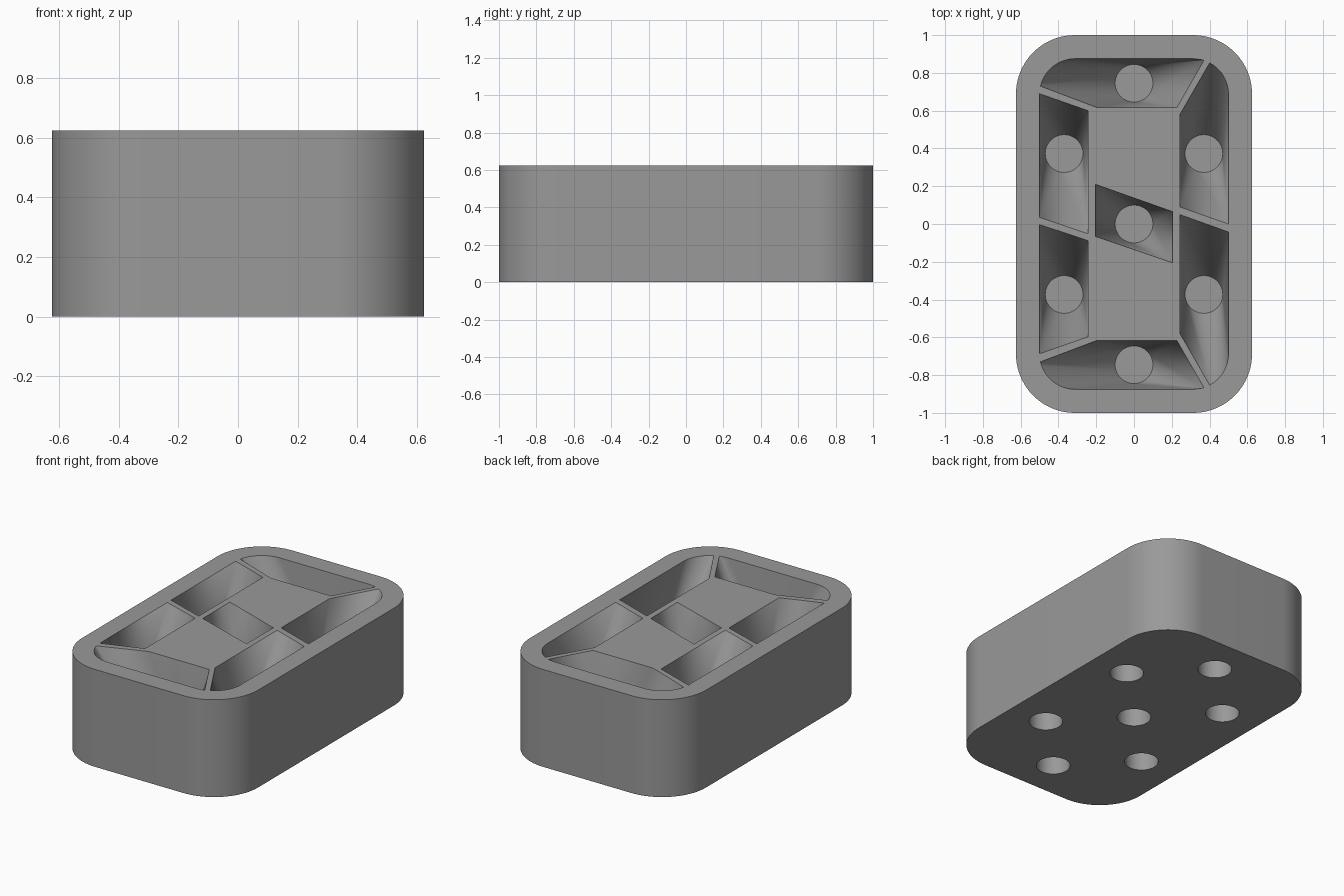
import bpy, bmesh, math
from mathutils import Vector

if "Cube" in bpy.data.objects:
    bpy.data.objects.remove(bpy.data.objects["Cube"])

HEIGHT, FLOOR, HOLE_R = 0.625, 0.125, 0.1
CX, CY, R_OUT, R_IN = 0.3125, 0.6875, 0.3125, 0.1875


def arc(cx, cy, r, a0, a1, n):
    """Points on an arc, angles in degrees."""
    return [(cx + r * math.cos(math.radians(a0 + (a1 - a0) * i / n)),
             cy + r * math.sin(math.radians(a0 + (a1 - a0) * i / n)))
            for i in range(n + 1)]


def inner_arc(sx, sy, a0, a1):
    """Part of a rounded inner corner in the given quadrant."""
    return [(sx * x, sy * y) for x, y in arc(CX, CY, R_IN, a0, a1, 10)]


def extrude_faces(bm, faces, dz):
    geom = bmesh.ops.extrude_face_region(bm, geom=faces)["geom"]
    verts = [g for g in geom if isinstance(g, bmesh.types.BMVert)]
    bmesh.ops.translate(bm, vec=(0, 0, dz), verts=verts)


def add_funnel(bm, outline, centre):
    """Loft from an outline at the top to a round hole, then straight through."""
    part = bmesh.new()
    ring = arc(*centre, HOLE_R, 0, 360, 48)[:-1]
    for x, y in outline:
        part.verts.new((x, y, HEIGHT))
    for x, y in ring:
        part.verts.new((x, y, FLOOR))
    bmesh.ops.convex_hull(part, input=part.verts[:])
    for z, dz in ((HEIGHT, 0.1), (FLOOR, -FLOOR - 0.1)):
        extrude_faces(part, [f for f in part.faces
                             if all(abs(v.co.z - z) < 1e-5 for v in f.verts)], dz)
    bmesh.ops.recalc_face_normals(part, faces=part.faces[:])
    mesh = bpy.data.meshes.new("funnel")
    part.to_mesh(mesh)
    part.free()
    bm.from_mesh(mesh)
    bpy.data.meshes.remove(mesh)


def make_object(name, bm):
    mesh = bpy.data.meshes.new(name)
    bm.to_mesh(mesh)
    bm.free()
    obj = bpy.data.objects.new(name, mesh)
    bpy.context.collection.objects.link(obj)
    return obj


# Rounded block
bm = bmesh.new()
outline = []
for sx, sy, a in ((1, 1, 0), (-1, 1, 90), (-1, -1, 180), (1, -1, 270)):
    outline += arc(sx * CX, sy * CY, R_OUT, a, a + 90, 20)
base = bm.faces.new([bm.verts.new((x, y, 0)) for x, y in outline])
extrude_faces(bm, [base], HEIGHT)
if len(bm.faces) < len(outline) + 2:
    bottom = [v for v in bm.verts if abs(v.co.z) < 1e-6]
    bmesh.ops.contextual_create(bm, geom=bottom)
bmesh.ops.recalc_face_normals(bm, faces=bm.faces[:])
block = make_object("block", bm)

# Funnel pockets
bm = bmesh.new()
add_funnel(bm, [(-0.205, 0.21), (0.205, 0.065), (0.205, -0.205), (-0.205, -0.065)], (0, 0))
add_funnel(bm, [(-0.5, 0.69), (-0.243, 0.60), (-0.243, -0.052), (-0.5, 0.035)], (-0.37, 0.373))
add_funnel(bm, [(-0.5, -0.003), (-0.243, -0.088), (-0.243, -0.597), (-0.5, -0.687)], (-0.37, -0.373))
for s in (1, -1):
    # End pocket, with one full and one missing rounded corner
    add_funnel(bm, [(-0.2, s * 0.618), (0.228, s * 0.618), (0.37, s * 0.866), (0.36, s * 0.87),
                    (0.3125, s * 0.875)] + inner_arc(-1, s, 13, 90), (0, s * 0.745))
    # Right pocket, with part of a rounded corner
    y_in, y_out = (0.09, 0.0) if s > 0 else (0.05, -0.042)
    add_funnel(bm, [(0.243, y_in), (0.5, y_out), (0.243, s * 0.58)] + inner_arc(1, s, 0, 62),
               (0.37, s * 0.373))
cutter = make_object("pocket_cutter", bm)
cutter.hide_render = True

# Cut the pockets and keep only the finished block
mod = block.modifiers.new("pockets", "BOOLEAN")
mod.operation, mod.solver, mod.object = "DIFFERENCE", "EXACT", cutter
bpy.context.view_layer.objects.active = block
block.select_set(True)
bpy.ops.object.modifier_apply(modifier=mod.name)
bpy.data.objects.remove(cutter)

grey = bpy.data.materials.new("grey")
grey.diffuse_color = (0.32, 0.32, 0.32, 1)
grey.use_nodes = True
grey.node_tree.nodes["Principled BSDF"].inputs["Base Color"].default_value = grey.diffuse_color
block.data.materials.clear()
block.data.materials.append(grey)
for p in block.data.polygons:
    p.material_index = 0
bpy.ops.object.shade_smooth_by_angle(angle=math.radians(25))
